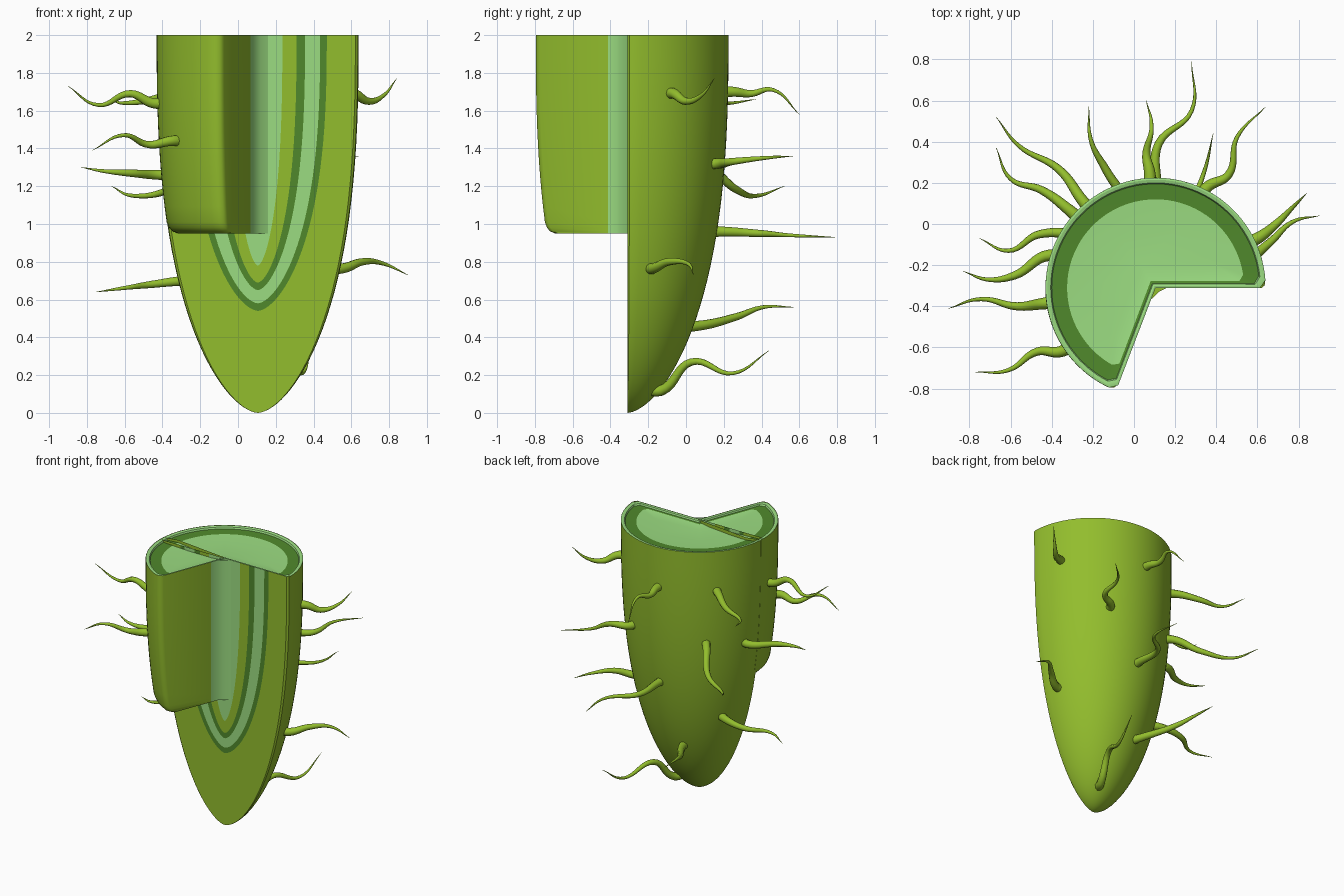
import bpy, bmesh
from math import sin, cos, asin, radians, pi
from mathutils import Vector

if "Cube" in bpy.data.objects:
    bpy.data.objects.remove(bpy.data.objects["Cube"])

AX, AY, R, TOP = 0.105, -0.31, 0.535, 2.0   # root axis, radius, height
WEDGE_END = 249                             # angle where the upper cut ends
WEDGE_Z = 0.95


def material(name, rgb):
    m = bpy.data.materials.new(name)
    m.use_nodes = True
    m.diffuse_color = (*rgb, 1)
    m.node_tree.nodes["Principled BSDF"].inputs["Base Color"].default_value = (*rgb, 1)
    return m


SKIN, LIGHT, DARK = range(3)
MATS = [material("yellow_green", (0.29, 0.51, 0.026)),
        material("light_green", (0.33, 0.72, 0.22)),
        material("dark_green", (0.08, 0.25, 0.025))]


def radius(z):
    """Outer radius of the root at a height."""
    return R * (1 - (1 - min(z, TOP) / TOP) ** 2.6) ** 0.6


def polar(r, deg, z):
    a = radians(deg)
    return Vector((AX + r * cos(a), AY + r * sin(a), z))


def skin(bm, a, b, mat, closed=False):
    """Quads between two equally long rows of points."""
    n = len(a)
    va, vb = [bm.verts.new(p) for p in a], [bm.verts.new(p) for p in b]
    for i in range(n if closed else n - 1):
        j = (i + 1) % n
        mats = mat(i) if callable(mat) else mat
        bm.faces.new((va[i], va[j], vb[j], vb[i])).material_index = mats
    return vb


def finish(bm, name, angle=35, face_up=False):
    bmesh.ops.remove_doubles(bm, verts=bm.verts, dist=0.0002)
    bmesh.ops.recalc_face_normals(bm, faces=bm.faces)
    if face_up and sum(f.normal.z * f.calc_area() for f in bm.faces) < 0:
        bmesh.ops.reverse_faces(bm, faces=bm.faces)
    me = bpy.data.meshes.new(name)
    bm.to_mesh(me)
    bm.free()
    for m in MATS:
        me.materials.append(m)
    me.shade_smooth()
    me.set_sharp_from_angle(angle=radians(angle))
    ob = bpy.data.objects.new(name, me)
    bpy.context.collection.objects.link(ob)
    return ob


# Root body: rounded half shell with a flat, banded cut face
STEPS = 32
heights = [TOP * (i / STEPS) ** 2 for i in range(STEPS + 1)]


def u_curve(width, bottom):
    """Nested U outline on the cut face, left top to right top."""
    half = [(width / R * radius(z), bottom + (TOP - bottom) * z / TOP) for z in heights]
    pts = [(-x, z) for x, z in reversed(half)] + half[1:]
    return [Vector((AX + x, AY, z)) for x, z in pts]


bm = bmesh.new()
arc = [4 + 172 * i / 44 for i in range(45)]


def half_section(z):
    r = radius(z)
    rim = [polar(r * 0.965, 0, z), polar(r * 0.99, 1.2, z)]
    end = [polar(r * 0.99, 178.8, z), polar(r * 0.965, 180, z)]
    return rim + [polar(r, a, z) for a in arc] + end


for z0, z1 in zip(heights, heights[1:]):
    skin(bm, half_section(z0), half_section(z1), SKIN)

bands = [(R * 0.965, 0, SKIN), (0.365, 0.54, DARK), (0.33, 0.58, LIGHT),
         (0.25, 0.65, DARK), (0.205, 0.69, SKIN), (0.13, 0.78, LIGHT), (0, 0.9, LIGHT)]
for (w0, b0, mat), (w1, b1, _) in zip(bands, bands[1:]):
    skin(bm, u_curve(w0, b0), u_curve(w1, b1), mat)
finish(bm, "root_body")

# Raised wedge: remaining outer quarter of the upper root
bm = bmesh.new()


def wedge_section(z, shrink):
    r = radius(z) + 0.001 - shrink
    pts = [polar(0.06, 3, z), polar(0.025, -55, z), polar(0.06, WEDGE_END, z),
           polar(0.11, WEDGE_END, z), polar(r * 0.93, WEDGE_END, z),
           polar(r * 0.98, WEDGE_END - 1.5, z)]
    pts += [polar(r, WEDGE_END - 5 - i * 4, z) for i in range(18)]
    return pts + [polar(r * 0.8, 172, z)]


levels = [(WEDGE_Z, 0.05), (WEDGE_Z + 0.012, 0.022), (WEDGE_Z + 0.03, 0.008), (WEDGE_Z + 0.06, 0)]
levels += [(WEDGE_Z + 0.06 + (TOP - WEDGE_Z - 0.06) * i / 12, 0) for i in range(1, 13)]
for (z0, s0), (z1, s1) in zip(levels, levels[1:]):
    skin(bm, wedge_section(z0, s0), wedge_section(z1, s1),
         lambda i: LIGHT if i < 3 else SKIN, closed=True)
bm.faces.new([bm.verts.new(p) for p in wedge_section(*levels[0])])
finish(bm, "root_wedge", 50)


# Cut top: light rim, dark ring and light core, set slightly low
def top_outline(r, inset, z):
    mid = WEDGE_END / 2
    a0 = asin(inset / r) * 180 / pi
    lo, hi = a0 + 4, WEDGE_END - a0 - 4
    pts = [polar(inset / sin(radians(mid)), mid, z), polar(r * 0.95, a0, z)]
    pts += [polar(r, lo + (hi - lo) * i / 60, z) for i in range(61)]
    return pts + [polar(r * 0.95, WEDGE_END - a0, z)]


bm = bmesh.new()
loops = [(R, 0, TOP - 0.002, LIGHT), (0.525, 0.008, TOP, LIGHT), (0.51, 0.018, TOP - 0.004, LIGHT),
         (0.505, 0.022, TOP - 0.016, DARK), (0.43, 0.034, TOP - 0.02, LIGHT),
         (0.3, 0.1, TOP - 0.026, LIGHT)]
for a, b in zip(loops, loops[1:]):
    last = skin(bm, top_outline(*a[:3]), top_outline(*b[:3]), a[3], closed=True)
bm.faces.new(last).material_index = LIGHT
finish(bm, "cut_top", 25, face_up=True)


# Root hairs: tapered wavy tubes growing out of the skin
def root_hair(name, angle, z, *path):
    cu = bpy.data.curves.new(name, "CURVE")
    cu.dimensions = "3D"
    cu.bevel_depth, cu.bevel_resolution, cu.resolution_u = 0.033, 3, 8
    r = radius(z)
    pts = [polar(r - 0.04, angle, z), polar(r + 0.03, angle, z)] + [Vector(p) for p in path]
    sp = cu.splines.new("BEZIER")
    sp.bezier_points.add(len(pts) - 1)
    for i, (bp, p) in enumerate(zip(sp.bezier_points, pts)):
        bp.co = p
        bp.handle_left_type = bp.handle_right_type = "AUTO"
        bp.radius = max(0.03, 1 - (i / (len(pts) - 1)) ** 1.3)
    cu.materials.append(MATS[SKIN])
    ob = bpy.data.objects.new(name, cu)
    bpy.context.collection.objects.link(ob)
    bpy.ops.object.select_all(action="DESELECT")
    ob.select_set(True)
    bpy.context.view_layer.objects.active = ob
    bpy.ops.object.convert(target="MESH")
    bpy.context.object.data.shade_smooth()


root_hair("front_hair", 214, 1.44, (-.47, -.62, 1.42), (-.61, -.71, 1.47), (-.77, -.72, 1.39))
root_hair("side_hair_upper", 188, 1.64, (-.57, -.4, 1.69), (-.74, -.365, 1.63), (-.9, -.41, 1.73))
root_hair("side_hair_middle", 163, 1.26, (-.58, -.25, 1.27), (-.71, -.27, 1.28), (-.83, -.23, 1.3))
root_hair("side_hair_lower", 147, .7, (-.46, -.05, .68), (-.61, -.13, .66), (-.75, -.07, .64))
root_hair("rear_hair_upper", 138, 1.7, (-.45, .165, 1.66), (-.6, .22, 1.64), (-.67, .37, 1.66))
root_hair("rear_hair_middle", 130, 1.3, (-.37, .27, 1.18), (-.56, .38, 1.15), (-.67, .52, 1.2))
root_hair("rear_hair_lower", 107, .46, (-.14, .27, .51), (-.21, .41, .56), (-.22, .57, .56))
root_hair("back_hair_upper", 93, 1.7, (.06, .34, 1.69), (.085, .46, 1.71), (.06, .6, 1.58))
root_hair("back_hair_middle", 90, .96, (.12, .39, .95), (.28, .55, .94), (.28, .79, .93))
root_hair("tip_hair", 66, .12, (.25, .03, .27), (.34, .25, .21), (.385, .44, .33))
root_hair("corner_hair_middle", 63, 1.32, (.46, .24, 1.33), (.5, .42, 1.35), (.64, .57, 1.36))
root_hair("corner_hair_upper", 26, 1.69, (.69, 0, 1.65), (.77, .08, 1.68), (.84, .15, 1.77))
root_hair("corner_hair_lower", 17, .765, (.66, -.09, .8), (.77, .01, .79), (.9, .04, .73))
